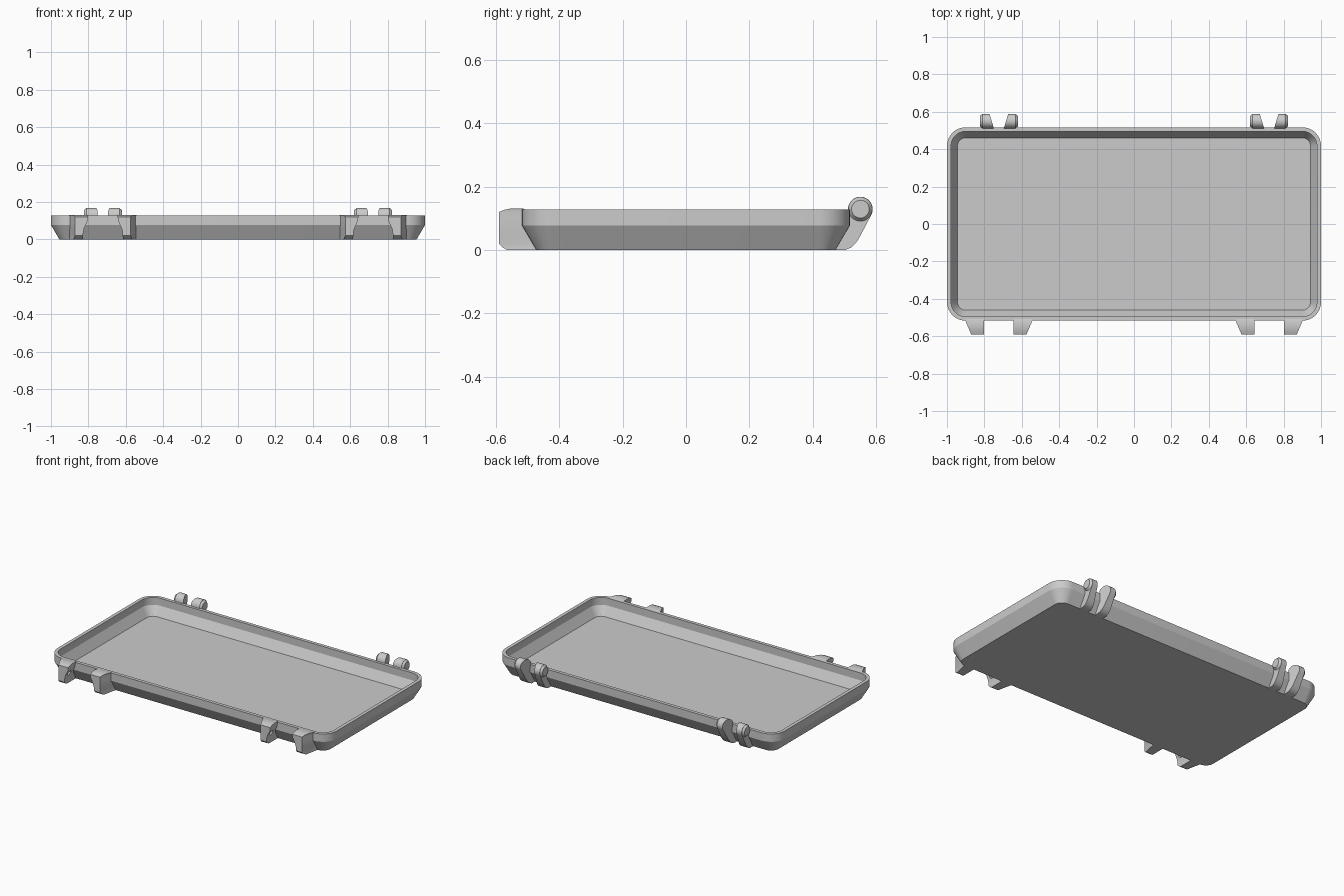
import bpy
import bmesh
from math import sin, cos, pi, radians

if "Cube" in bpy.data.objects:
    bpy.data.objects.remove(bpy.data.objects["Cube"], do_unlink=True)

# Single grey plastic
GREY = (0.6, 0.6, 0.6, 1)
plastic = bpy.data.materials.new("grey plastic")
plastic.use_nodes = True
plastic.diffuse_color = GREY
plastic.node_tree.nodes["Principled BSDF"].inputs["Base Color"].default_value = GREY


def loft(name, rings):
    """Skin a list of equal-length point rings and cap both ends."""
    bm = bmesh.new()
    loops = [[bm.verts.new(p) for p in ring] for ring in rings]
    n = len(loops[0])
    for a, b in zip(loops, loops[1:]):
        for i in range(n):
            j = (i + 1) % n
            bm.faces.new((a[i], a[j], b[j], b[i]))
    bm.faces.new(loops[0][::-1])
    bm.faces.new(loops[-1])
    bmesh.ops.recalc_face_normals(bm, faces=bm.faces)
    mesh = bpy.data.meshes.new(name)
    bm.to_mesh(mesh)
    bm.free()
    mesh.materials.append(plastic)
    obj = bpy.data.objects.new(name, mesh)
    bpy.context.collection.objects.link(obj)
    return obj


def smooth(obj):
    bpy.ops.object.select_all(action="DESELECT")
    obj.select_set(True)
    bpy.context.view_layer.objects.active = obj
    bpy.ops.object.shade_smooth_by_angle(angle=radians(29))


# Tray: rounded rectangles following the shell section
def rounded_rect(inset, z, radius=0.1, steps=10):
    hx, hy, r = 1 - radius, 0.517 - radius, radius - inset
    points = []
    for q, (sx, sy) in enumerate(((1, 1), (-1, 1), (-1, -1), (1, -1))):
        for k in range(steps + 1):
            a = (q + k / steps) * pi / 2
            points.append((sx * hx + r * cos(a), sy * hy + r * sin(a), z))
    return points


section = [(0.045, 0), (0, 0.077), (0, 0.128), (0.022, 0.128),
           (0.022, 0.08), (0.056, 0.022)]
smooth(loft("tray", [rounded_rect(i, z) for i, z in section]))


# Hinge knuckles: round eye on a curved arm, inner side slanted, outer boss
EYE_Y, EYE_Z, EYE_R = 0.55, 0.129, 0.039


def eye_arc(radius, count=22):
    return [(EYE_Y + radius * cos(a), EYE_Z + radius * sin(a))
            for a in (radians(-25 + 205 * k / (count - 1)) for k in range(count))]


arm = [(0.503, 0.08), (0.465, 0.004), (0.465, 0), (0.502, 0),
       (0.52, 0.007), (0.535, 0.021), (0.548, 0.041)]
hinge_profile = eye_arc(EYE_R) + arm


def knuckle(name, centre, side):
    def ring(offset):
        return [(centre + side * offset(y), y, z) for y, z in hinge_profile]
    smooth(loft(name, [ring(lambda y: 0.028 + 0.3 * max(0, y - 0.515)),
                       ring(lambda y: 0.088)]))
    boss = [[(centre + side * u, EYE_Y + r * cos(a), EYE_Z + r * sin(a))
             for a in (2 * pi * k / 32 for k in range(32))]
            for u, r in ((0.08, EYE_R - 0.001), (0.088, EYE_R - 0.001), (0.101, 0.028))]
    smooth(loft(name + "_boss", boss))


# Latch lugs: wedge blocks flaring inward near the top, with a pin hole
# Each level: height, front depth, back depth, inner offset
lug_levels = [(0, -0.565, -0.465, 0.107), (0.007, -0.577, -0.468, 0.107),
              (0.02, -0.59, -0.475, 0.106), (0.045, -0.59, -0.49, 0.104),
              (0.065, -0.59, -0.5, 0.098), (0.085, -0.59, -0.505, 0.088),
              (0.1, -0.59, -0.505, 0.081), (0.12, -0.59, -0.505, 0.079),
              (0.127, -0.572, -0.505, 0.079), (0.131, -0.552, -0.515, 0.079)]


def lug(name, centre, side):
    rings = []
    for z, front, back, inner in lug_levels:
        tip = 0.148 + 0.43 * (front + 0.59)
        rings.append([(centre + side * u, y, z) for u, y in
                      ((inner, front), (tip, front), (0.18, back), (inner, back))])
    body = loft(name, rings)
    cutter = loft("pin_hole_cutter", [
        [(centre + side * u, -0.555 + 0.015 * cos(a), 0.07 + 0.015 * sin(a))
         for a in (2 * pi * k / 20 for k in range(20))] for u in (0.05, 0.13)])
    cutter.hide_render = True
    hole = body.modifiers.new("pin hole", "BOOLEAN")
    hole.operation = "DIFFERENCE"
    hole.solver = "EXACT"
    hole.object = cutter
    bpy.context.view_layer.objects.active = body
    bpy.ops.object.modifier_apply(modifier=hole.name)
    bpy.data.objects.remove(cutter, do_unlink=True)
    smooth(body)


for hand, x in (("left", 0.7225), ("right", -0.7225)):
    for place, side in (("outer", 1 if x > 0 else -1), ("inner", -1 if x > 0 else 1)):
        knuckle(f"{hand}_{place}_hinge_knuckle", x, side)
        lug(f"{hand}_{place}_latch_lug", x, side)
